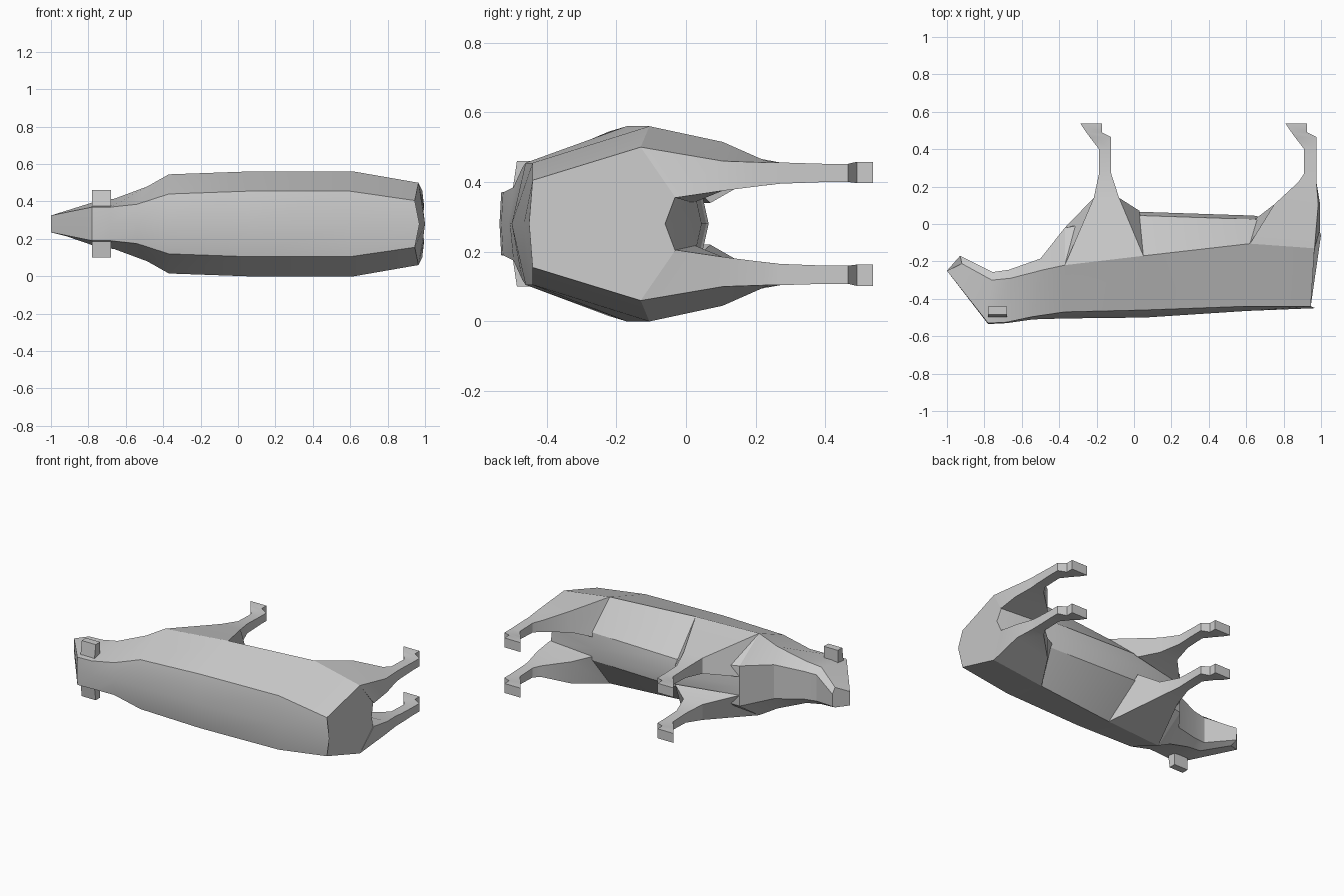
import bpy, bmesh

if "Cube" in bpy.data.objects:
    bpy.data.objects.remove(bpy.data.objects["Cube"])

MID = 0.28  # mirror plane height: the animal lies on its side, back towards -y


def build(name, rings):
    """Skin a list of equal-length closed rings and cap both ends."""
    bm = bmesh.new()
    rows = [[bm.verts.new((x, y, MID + w)) for x, y, w in r] for r in rings]
    n = len(rows[0])
    for a, b in zip(rows, rows[1:]):
        for i in range(n):
            j = (i + 1) % n
            bm.faces.new((a[i], a[j], b[j], b[i]))
    bm.faces.new(rows[0])
    bm.faces.new(rows[-1])
    bmesh.ops.recalc_face_normals(bm, faces=bm.faces)
    me = bpy.data.meshes.new(name)
    bm.to_mesh(me)
    bm.free()
    ob = bpy.data.objects.new(name, me)
    bpy.context.collection.objects.link(ob)
    bpy.ops.object.select_all(action='DESELECT')
    ob.select_set(True)
    bpy.context.view_layer.objects.active = ob
    bpy.ops.object.shade_smooth_by_angle(angle=0.4)
    return ob


def pair(name, rings):
    """Build a part on both sides of the mirror plane."""
    for side, s in (("left", 1), ("right", -1)):
        build(f"{side}_{name}", [[(x, y, w * s) for x, y, w in r] for r in rings])


def full_ring(half):
    """Half section (spine to belly) mirrored to a whole ring."""
    return half + [(x, y, -w) for x, y, w in half[-2:0:-1]]


# Head, neck and trunk: spine, back edge, flank, underside edge, belly line
sections = [
    [(-1.0, -.25, 0), (-1.0, -.25, .045), (-.92, -.212, .065), (-.93, -.17, .04), (-.93, -.17, 0)],
    [(-.78, -.535, 0), (-.78, -.53, .09), (-.76, -.30, .12), (-.755, -.257, .085), (-.755, -.257, 0)],
    [(-.68, -.53, 0), (-.68, -.525, .09), (-.66, -.29, .135), (-.67, -.245, .09), (-.67, -.245, 0)],
    [(-.54, -.51, 0), (-.54, -.495, .105), (-.485, -.245, .20), (-.5, -.185, .11), (-.5, -.185, 0)],
    [(-.37, -.505, 0), (-.37, -.47, .16), (-.37, -.22, .265), (-.37, -.02, .13), (-.37, -.02, 0)],
    [(.06, -.50, 0), (.05, -.46, .175), (.05, -.17, .28), (.04, .045, .09), (.04, .065, 0)],
    [(.60, -.465, 0), (.60, -.44, .175), (.62, -.105, .28), (.64, .025, .09), (.64, .045, 0)],
    [(.97, -.45, 0), (.945, -.44, .125), (.965, -.13, .22), (.99, -.03, .08), (1.0, -.06, 0)],
]
build("body", [full_ring(s) for s in sections])


def leg_rings(rows):
    """Rows: y, front x, back x, inner w, outer front w, outer back w."""
    return [[(xf, y, wi), (xb, y, wi), (xb, y, wb), (xf, y, wf)]
            for y, xf, xb, wi, wf, wb in rows]


# Lower leg and hoof shared by all four legs, relative to the shin's front
def shin(x):
    return [(.27, x, x + .065, .115, .176, .176), (.40, x, x + .065, .12, .172, .172),
            (.465, x - .05, x + .065, .12, .172, .172), (.49, x - .068, x + .015, .117, .178, .178),
            (.537, x - .10, x + .015, .117, .178, .178)]


# Hind legs with thigh
hind = leg_rings([(-.13, .62, .965, .06, .279, .22), (.105, .75, .985, .095, .235, .18),
                  (.225, .88, .975, .11, .182, .176)] + shin(.91))
hind[0] = [(.64, .02, .06), (.995, -.03, .075), (.965, -.13, .22), (.62, -.105, .28)]
hind[1][1] = (.995, .105, .095)
pair("hind_leg", hind)

# Front legs with shoulder
front = leg_rings([(0, 0, 0, 0, 0, 0), (.14, -.215, -.08, .10, .20, .20)] + shin(-.187))
front[0] = [(-.37, -.02, .06), (.03, .07, .06), (.05, -.17, .28), (-.37, -.22, .265)]
pair("front_leg", front)

# Ears
pair("ear", [[(-.78, y0, w), (-.68, y0, w), (-.68, y1, w), (-.78, y1, w)]
             for w, y0, y1 in ((.08, -.50, -.44), (.18, -.485, -.44))])
